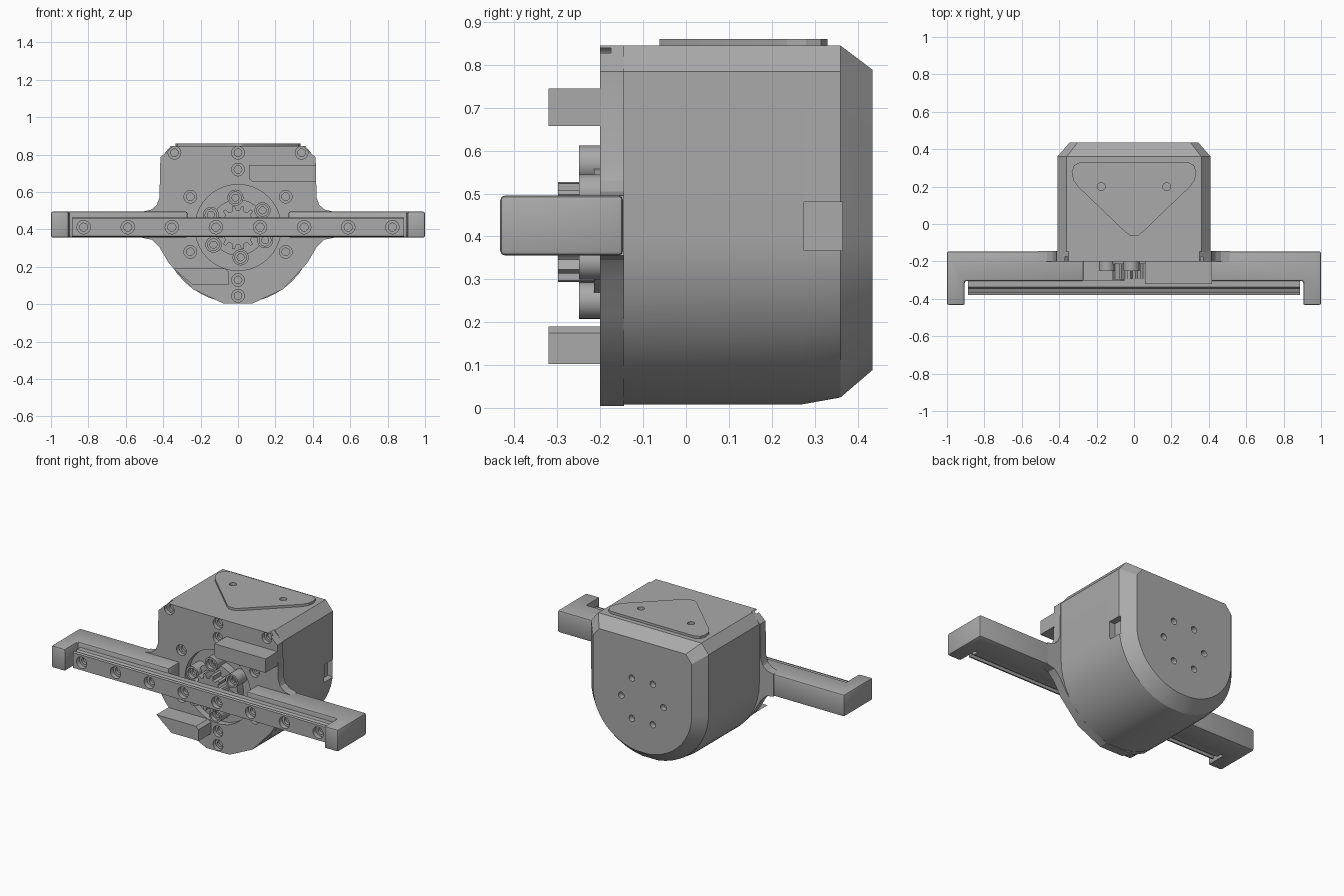
import bpy, bmesh
from math import sin, cos, pi, radians
from mathutils import Vector

if "Cube" in bpy.data.objects:
    bpy.data.objects.remove(bpy.data.objects["Cube"])

grey = bpy.data.materials.new("machined_grey")
grey.use_nodes = True
grey.diffuse_color = (0.4, 0.4, 0.4, 1)
grey.node_tree.nodes["Principled BSDF"].inputs["Base Color"].default_value = (0.4, 0.4, 0.4, 1)

AXIS_Z = 0.41          # height of the drive axis
FRONT = -0.2           # front face of the housing


def loft(name, *rings):
    """Skin a row of equal-length rings and cap both ends."""
    bm = bmesh.new()
    rows = [[bm.verts.new(p) for p in ring] for ring in rings]
    n = len(rows[0])
    for a, b in zip(rows, rows[1:]):
        for i in range(n):
            bm.faces.new((a[i], a[(i + 1) % n], b[(i + 1) % n], b[i]))
    bm.faces.new(rows[0])
    bm.faces.new(rows[-1])
    bmesh.ops.recalc_face_normals(bm, faces=bm.faces)
    mesh = bpy.data.meshes.new(name)
    bm.to_mesh(mesh)
    bm.free()
    mesh.materials.append(grey)
    obj = bpy.data.objects.new(name, mesh)
    bpy.context.collection.objects.link(obj)
    return obj


def prism_y(name, outline, y0, y1):
    return loft(name, *[[(x, y, z) for x, z in outline] for y in (y0, y1)])


def prism_z(name, outline, z0, z1):
    return loft(name, *[[(x, y, z) for x, y in outline] for z in (z0, z1)])


def mirrored(half):
    """Close a right-hand half outline, listed top to bottom."""
    return half + [(-x, z) for x, z in reversed(half)]


def circle(cx, cy, r, n=24):
    return [(cx + r * cos(2 * pi * i / n), cy + r * sin(2 * pi * i / n)) for i in range(n)]


def bake(obj):
    graph = bpy.context.evaluated_depsgraph_get()
    mesh = bpy.data.meshes.new_from_object(obj.evaluated_get(graph))
    obj.modifiers.clear()
    obj.data = mesh


def cut(obj, cutter):
    cutter.hide_render = True
    mod = obj.modifiers.new("cut", "BOOLEAN")
    mod.operation, mod.solver, mod.object = "DIFFERENCE", "EXACT", cutter
    bake(obj)
    bpy.data.objects.remove(cutter)


def bevel(obj, width, segments=2):
    mod = obj.modifiers.new("bevel", "BEVEL")
    mod.width, mod.segments = width, segments
    mod.limit_method, mod.angle_limit = "ANGLE", radians(40)
    bake(obj)


def counterbore(obj, points, y, r, depth):
    """Stepped screw holes going back from the plane y."""
    for x, z in points:
        cut(obj, prism_y("cutter", circle(x, z, r, 20), y - 0.02, y + depth))
        cut(obj, prism_y("cutter", circle(x, z, r * 0.6, 16), y - 0.02, y + depth * 1.6))


# Housing: chamfered top, half-round belly, tapered back
half = [(0.36, 0.845), (0.41, 0.785)]
half += [(0.41 * cos(a), AXIS_Z - 0.405 * sin(a)) for a in [pi / 2 * i / 12 for i in range(12)]]
section = mirrored(half)


def ring(y, sx, up, down):
    return [(x * sx, y, AXIS_Z + (z - AXIS_Z) * (up if z > AXIS_Z else down)) for x, z in section]


housing = loft("housing", ring(-0.146, 1, 1, 1), ring(0.27, 1, 1, 1),
               ring(0.36, 1, 1, 0.96), ring(0.435, 0.84, 0.87, 0.8))
for i in range(6):
    a = pi / 3 * i
    cut(housing, prism_y("cutter", circle(0.147 * cos(a), AXIS_Z + 0.147 * sin(a), 0.02, 16), 0.4, 0.5))
side_slot = [(0.37, 0.275), (0.5, 0.275), (0.5, 0.365), (0.37, 0.365)]
cut(housing, prism_z("cutter", side_slot, 0.367, 0.48))

# Front plate flaring into both arms
plate_half = [(0.35, 0.845), (0.415, 0.785), (0.42, 0.57), (0.435, 0.53), (0.465, 0.505), (0.51, 0.495),
              (0.51, 0.355), (0.46, 0.345), (0.42, 0.305), (0.37, 0.22), (0.24, 0.08), (0.08, 0.005)]
plate = prism_y("front_plate", mirrored(plate_half), FRONT, -0.145)
cut(plate, prism_y("cutter", circle(0, AXIS_Z, 0.23, 40), -0.3, -0.16))
screws = [(0, 0.81), (0, 0.72), (0, 0.13), (0, 0.045)]
for s in (-1, 1):
    screws += [(s * 0.34, 0.81), (s * 0.255, 0.575), (s * 0.255, 0.28)]
counterbore(plate, screws, FRONT, 0.034, 0.025)

# Lobed carrier and pinion on the drive axis
lobes = [(0.16 * cos(a), AXIS_Z + 0.16 * sin(a)) for a in [radians(95 + 60 * i) for i in range(6)]]
prism_y("carrier_disc", circle(0, AXIS_Z, 0.15, 40), -0.16, -0.215)
for i, (x, z) in enumerate(lobes):
    post = prism_y(f"carrier_post_{i + 1}", circle(x, z, 0.043), -0.16, -0.25)
    counterbore(post, [(x, z)], -0.25, 0.031, 0.025)

TEETH = 14
teeth = []
for i in range(TEETH):
    for step, r in ((-0.3, 0.092), (-0.14, 0.118), (0.14, 0.118), (0.3, 0.092)):
        a = 2 * pi * (i + step) / TEETH
        teeth.append((r * cos(a), AXIS_Z + r * sin(a)))
prism_y("pinion_gear", teeth, -0.2, -0.298)

# Arms with forward-turned ends
for side, s in (("left", 1), ("right", -1)):
    outline = [(0.27, -0.305), (0.905, -0.305), (0.905, -0.433), (1, -0.433), (1, -0.147), (0.27, -0.147)]
    arm = prism_z(side + "_arm", [(s * x, y) for x, y in outline], 0.356, 0.495)
    bevel(arm, 0.01)

# Grooved guide rail with its row of screw holes
rail_half = [(-0.302, 0.052), (-0.338, 0.052), (-0.348, 0.038), (-0.358, 0.038), (-0.366, 0.052), (-0.38, 0.048)]
rail_section = [(y, 0.412 + h) for y, h in rail_half] + [(y, 0.412 - h) for y, h in reversed(rail_half)]
rail = loft("guide_rail", *[[(x, y, z) for y, z in rail_section] for x in (-0.887, 0.887)])
counterbore(rail, [(-0.825 + 0.2357 * i, 0.412) for i in range(8)], -0.38, 0.036, 0.03)

# Stop blocks above and below the rail
upper = [(0.06, 0.745), (0.06, 0.67), (0.075, 0.657), (0.416, 0.657), (0.416, 0.745)]
lower = [(-0.345, 0.19), (-0.07, 0.19), (-0.05, 0.175), (-0.05, 0.103), (-0.24, 0.103)]
prism_y("upper_stop_block", upper, -0.32, FRONT + 0.01)
prism_y("lower_stop_block", lower, -0.32, FRONT + 0.01)

# Rounded triangular pad on top, with two holes
pad_half = [(0.29, 0.33), (0.32, 0.315), (0.333, 0.28), (0.325, 0.235), (0.3, 0.2), (0.045, -0.045), (0.02, -0.062)]
pad = prism_z("top_pad", mirrored(pad_half), 0.84, 0.86)
for x in (-0.175, 0.175):
    for part in (pad, housing):
        cut(part, prism_z("cutter", circle(x, 0.2, 0.021, 16), 0.82, 0.9))

# Smooth the round surfaces, keep edges sharp
bpy.ops.object.select_all(action="DESELECT")
for obj in bpy.context.collection.objects:
    if obj.type == "MESH":
        obj.select_set(True)
        bpy.context.view_layer.objects.active = obj
bpy.ops.object.shade_smooth_by_angle(angle=radians(25))
